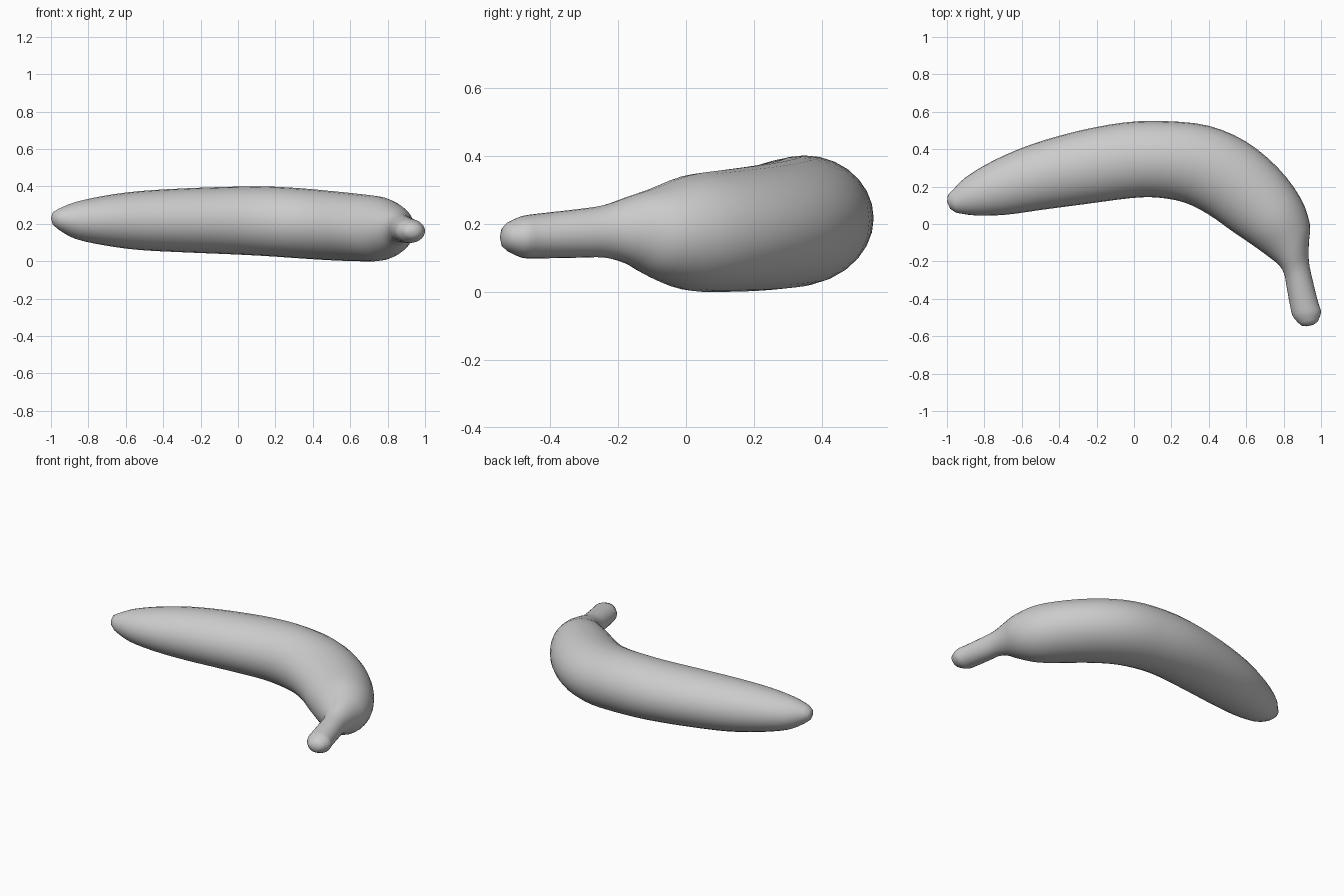
import bpy
import bmesh
from math import cos, sin, pi
from mathutils import Vector

default_cube = bpy.data.objects.get("Cube")
if default_cube:
    bpy.data.objects.remove(default_cube)

SIDES = 28
STEPS = 3

# Stations from blossom tip to stem end:
# outer curve x, y, inner curve x, y, underside z, top z
STATIONS = [
    (-.97, .18, -.95, .06, .17, .28),
    (-.9, .25, -.84, .045, .12, .316),
    (-.75, .34, -.68, .05, .085, .35),
    (-.55, .425, -.5, .075, .06, .375),
    (-.3, .497, -.25, .108, .047, .39),
    (-.05, .543, -.02, .138, .037, .398),
    (.17, .55, .12, .142, .028, .4),
    (.4, .525, .27, .115, .015, .39),
    (.6, .44, .4, .05, .005, .375),
    (.77, .3, .52, -.035, 0, .36),
    (.89, .14, .63, -.11, .003, .343),
    (.94, 0, .72, -.175, .04, .305),
    (.935, -.1, .78, -.225, .08, .28),
    (.935, -.2, .805, -.275, .1, .255),
    (.955, -.3, .815, -.33, .1, .243),
    (.985, -.42, .835, -.44, .098, .23),
    (1, -.47, .85, -.495, .1, .222),
    (.983, -.522, .88, -.53, .12, .203),
]
TIP = Vector((-1, .118, .23))
STEM_END = Vector((.925, -.547, .16))


def smooth_between(a, b, c, d, t):
    """Catmull-Rom blend from b to c."""
    return tuple(
        q + t / 2 * (r - p + t * (2 * p - 5 * q + 4 * r - s + t * (3 * (q - r) + s - p)))
        for p, q, r, s in zip(a, b, c, d))


def refine(stations):
    """Insert blended stations so that the outline flows smoothly."""
    last = len(stations) - 1
    result = []
    for i in range(last):
        near = [stations[min(max(i + k, 0), last)] for k in (-1, 0, 1, 2)]
        result += [smooth_between(*near, step / STEPS) for step in range(STEPS)]
    return result + [stations[last]]


def add_ring(bm, station):
    """Upright elliptical section spanning the outer and inner curves."""
    ox, oy, ix, iy, low, high = station
    outer, inner = Vector((ox, oy, 0)), Vector((ix, iy, 0))
    centre = (outer + inner) / 2 + Vector((0, 0, (low + high) / 2))
    across, up = (outer - inner) / 2, Vector((0, 0, (high - low) / 2))
    angles = [2 * pi * k / SIDES for k in range(SIDES)]
    return [bm.verts.new(centre + across * cos(a) + up * sin(a)) for a in angles]


def cap(bm, ring, apex):
    """Round off an end with a half-way ring and an apex point."""
    middle = sum((v.co for v in ring), Vector()) / SIDES
    bulge = [bm.verts.new(middle.lerp(v.co, .62) + (apex - middle) * .72) for v in ring]
    point = bm.verts.new(apex)
    bridge(bm, ring, bulge)
    for k in range(SIDES):
        bm.faces.new((bulge[k], bulge[(k + 1) % SIDES], point))


def bridge(bm, first, second):
    for k in range(SIDES):
        n = (k + 1) % SIDES
        bm.faces.new((first[k], first[n], second[n], second[k]))


# Curved fruit with its stem, lofted as one continuous skin
bm = bmesh.new()
rings = [add_ring(bm, station) for station in refine(STATIONS)]
for first, second in zip(rings, rings[1:]):
    bridge(bm, first, second)
cap(bm, rings[0], TIP)
cap(bm, rings[-1], STEM_END)
bmesh.ops.recalc_face_normals(bm, faces=bm.faces)
mesh = bpy.data.meshes.new("fruit_and_stem")
bm.to_mesh(mesh)
bm.free()
fruit = bpy.data.objects.new("fruit_and_stem", mesh)
bpy.context.collection.objects.link(fruit)

# Plain grey skin
skin = bpy.data.materials.new("light grey")
skin.use_nodes = True
colour = (.6, .6, .6, 1)
skin.diffuse_color = colour
skin.node_tree.nodes["Principled BSDF"].inputs["Base Color"].default_value = colour
mesh.materials.append(skin)

# Smooth shading
bpy.ops.object.select_all(action="DESELECT")
fruit.select_set(True)
bpy.context.view_layer.objects.active = fruit
bpy.ops.object.shade_smooth_by_angle(angle=pi / 3)
